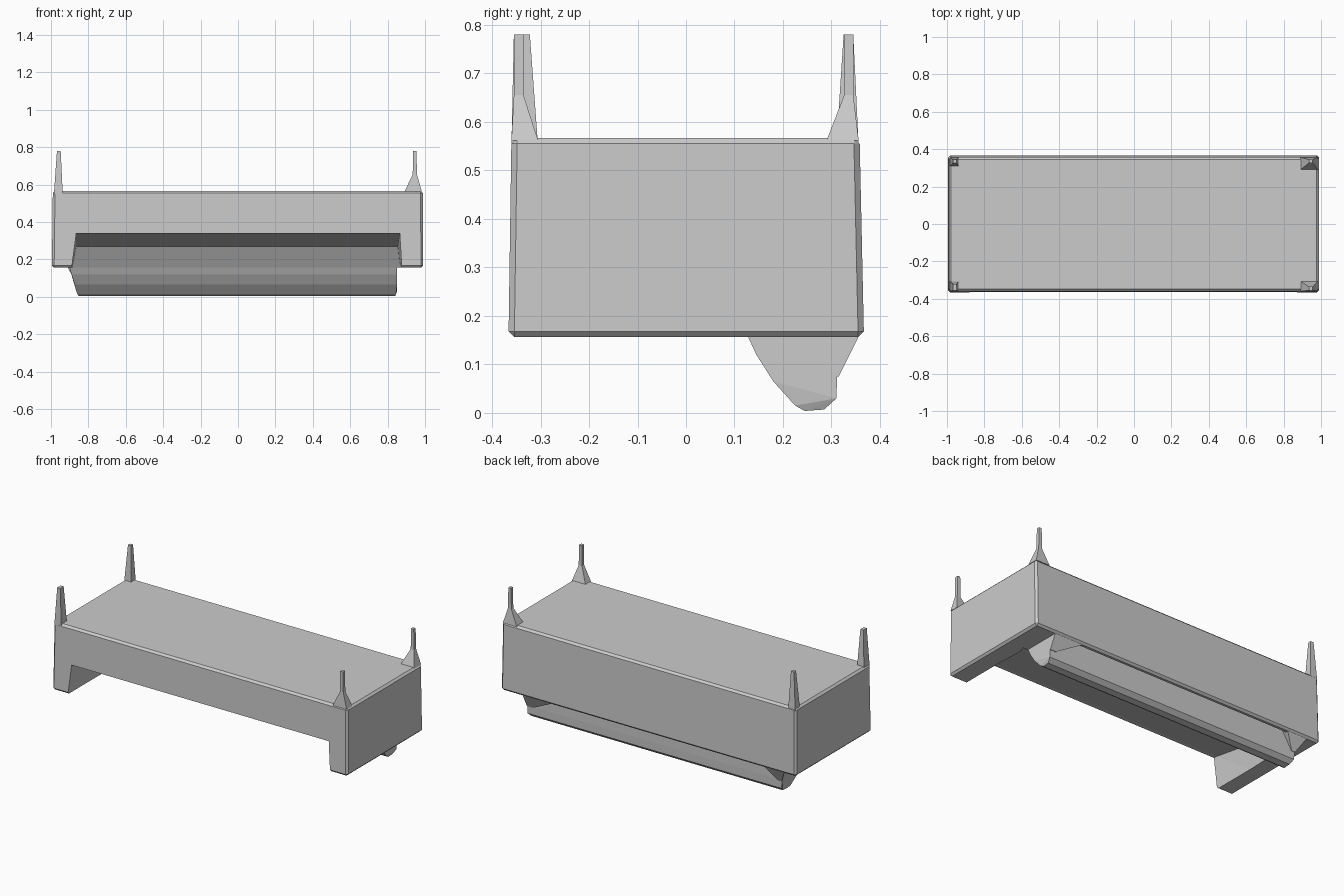
import bpy, bmesh

if "Cube" in bpy.data.objects:
    bpy.data.objects.remove(bpy.data.objects["Cube"])


def make_object(name, bm):
    bmesh.ops.recalc_face_normals(bm, faces=bm.faces)
    mesh = bpy.data.meshes.new(name)
    bm.to_mesh(mesh)
    bm.free()
    obj = bpy.data.objects.new(name, mesh)
    bpy.context.collection.objects.link(obj)
    return obj


def loft(name, rings):
    """Closed solid through rings of equal point count."""
    bm = bmesh.new()
    loops = [[bm.verts.new(p) for p in ring] for ring in rings]
    n = len(rings[0])
    for a, b in zip(loops, loops[1:]):
        for i in range(n):
            j = (i + 1) % n
            bm.faces.new((a[i], a[j], b[j], b[i]))
    bm.faces.new(loops[0])
    bm.faces.new(loops[-1])
    bmesh.ops.triangulate(bm, faces=[f for f in bm.faces if len(f.verts) > 4])
    return make_object(name, bm)


def rect(x0, x1, y0, y1, z):
    return [(x0, y0, z), (x1, y0, z), (x1, y1, z), (x0, y1, z)]


def spanwise(name, points):
    """Solid along x; each point is (y, z, left x, right x)."""
    return loft(name, [[(l, y, z) for y, z, l, r in points],
                       [(r, y, z) for y, z, l, r in points]])


def cut(target, cutter):
    cutter.hide_render = True
    cutter.hide_viewport = False
    mod = target.modifiers.new("cut", 'BOOLEAN')
    mod.operation = 'DIFFERENCE'
    mod.solver = 'EXACT'
    mod.object = cutter
    bpy.context.view_layer.objects.active = target
    bpy.ops.object.modifier_apply(modifier=mod.name)
    bpy.data.objects.remove(cutter, do_unlink=True)


# Main body with softened edges
body = loft("body", [rect(-0.995, 0.99, -0.366, 0.367, 0.156),
                     rect(-0.99, 0.988, -0.36, 0.358, 0.567)])
bev = body.modifiers.new("bevel", 'BEVEL')
bev.width = 0.012
bev.segments = 1
bpy.context.view_layer.objects.active = body
bpy.ops.object.modifier_apply(modifier=bev.name)

# Front opening with sloping underside between the end panels
cut(body, spanwise("front_opening_cutter", [
    (-0.5, 0.345, -0.865, 0.865), (-0.34, 0.338, -0.865, 0.865),
    (0.06, 0.27, -0.865, 0.855), (0.13, 0.15, -0.91, 0.885),
    (0.13, 0.0, -0.91, 0.885), (-0.5, 0.0, -0.91, 0.885),
    (-0.5, 0.31, -0.91, 0.90)]))

# Groove between the lower beam and the back panel
cut(body, spanwise("back_groove_cutter", [
    (0.308, 0.25, -0.76, 0.76), (0.34, 0.25, -0.76, 0.76),
    (0.34, 0.1, -0.82, 0.80), (0.308, 0.1, -0.82, 0.80)]))

# Low beam under the back half
spanwise("lower_beam", [
    (0.115, 0.185, -0.91, 0.85), (0.145, 0.12, -0.89, 0.85),
    (0.18, 0.065, -0.865, 0.85), (0.225, 0.015, -0.86, 0.845),
    (0.245, 0.004, -0.85, 0.84), (0.285, 0.007, -0.85, 0.84),
    (0.31, 0.03, -0.86, 0.85), (0.312, 0.08, -0.865, 0.85),
    (0.312, 0.185, -0.91, 0.85)])

# Flared brackets at the beam ends
for name, l, r in (("left_bracket", -0.91, -0.78), ("right_bracket", 0.66, 0.85)):
    lo_l, lo_r = (-0.865, -0.84) if l < 0 else (0.81, 0.85)
    spanwise(name, [(0.30, 0.18, l, r), (0.355, 0.18, l, r), (0.355, 0.155, l, r),
                    (0.315, 0.075, lo_l, lo_r), (0.30, 0.075, lo_l, lo_r)])

# Slim tapered posts on the left corners
for name, ya, yb, ta, tb in (("left_front_post", -0.36, -0.305, -0.355, -0.322),
                             ("left_back_post", 0.31, 0.356, 0.325, 0.345)):
    loft(name, [rect(-0.984, -0.937, ya, yb, 0.55),
                rect(-0.968, -0.948, ta, tb, 0.78)])

# Posts with flared feet on the right corners
for name, ya, yb, ta, tb in (("right_front_post", -0.36, -0.305, -0.355, -0.335),
                             ("right_back_post", 0.29, 0.356, 0.326, 0.345)):
    loft(name, [rect(0.89, 0.983, ya, yb, 0.562),
                rect(0.934, 0.957, ta, tb, 0.655),
                rect(0.936, 0.954, ta, tb, 0.78)])
